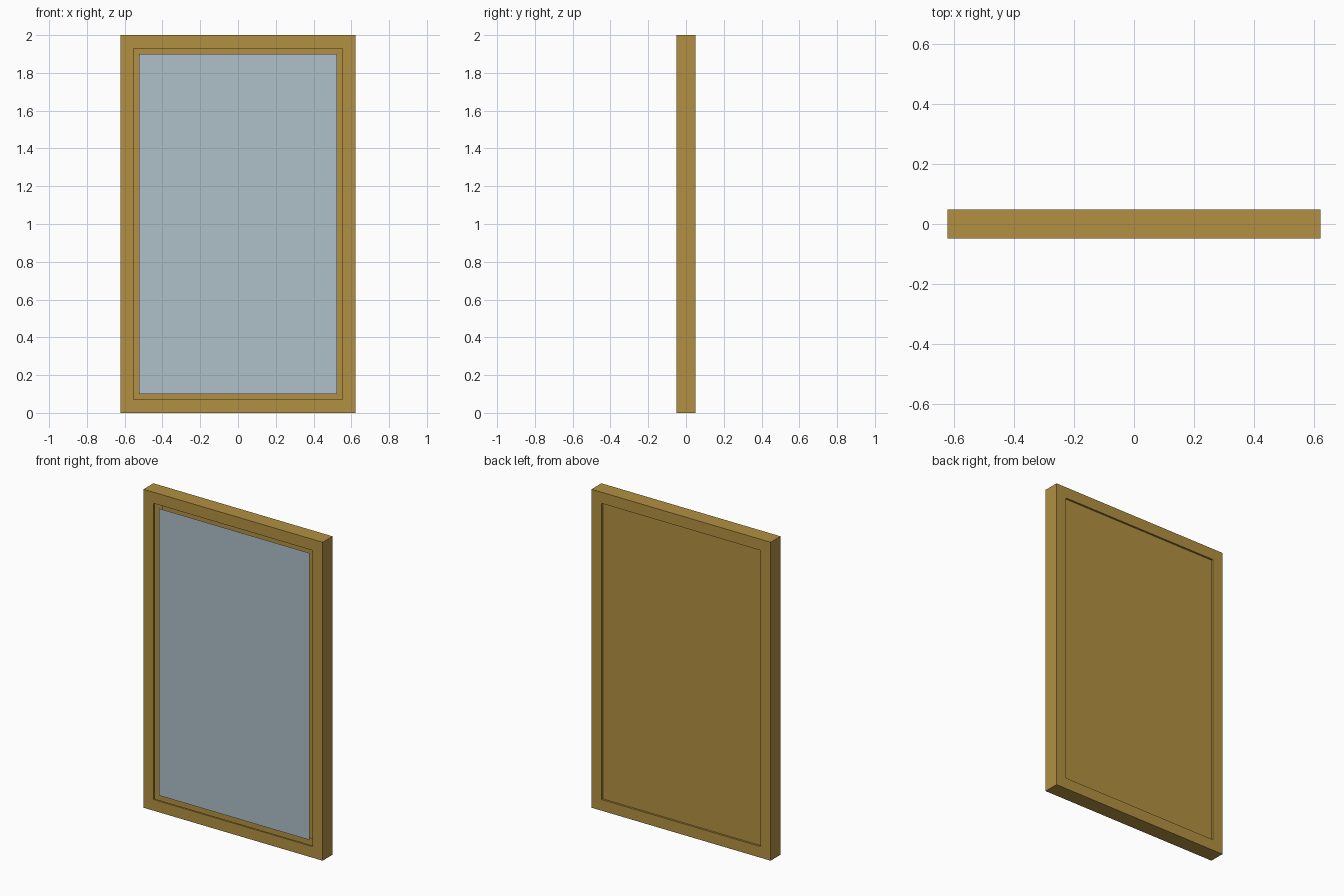
import bpy, bmesh
from mathutils import Vector

if "Cube" in bpy.data.objects:
    bpy.data.objects.remove(bpy.data.objects["Cube"])

W, D, H = 1.245, 0.098, 2.0   # outer size
BORDER, RECESS = 0.099, 0.012  # frame width, depth of both recesses


def material(name, color):
    m = bpy.data.materials.new(name)
    m.diffuse_color = (*color, 1)
    m.use_nodes = True
    m.node_tree.nodes["Principled BSDF"].inputs["Base Color"].default_value = m.diffuse_color
    return m


def add_object(name, bm, mat):
    mesh = bpy.data.meshes.new(name)
    bm.to_mesh(mesh)
    bm.free()
    mesh.materials.append(mat)
    obj = bpy.data.objects.new(name, mesh)
    bpy.context.collection.objects.link(obj)
    return obj


gold = material("gilded_wood", (0.45, 0.28, 0.055))
silver = material("mirror_glass", (0.43, 0.53, 0.59))

# Wooden frame with a recess on the front and back; the back recess keeps its panel
bm = bmesh.new()
bmesh.ops.create_cube(bm, size=1)
bmesh.ops.scale(bm, vec=(W, D, H), verts=bm.verts)
bmesh.ops.translate(bm, vec=(0, 0, H / 2), verts=bm.verts)
bm.normal_update()
panels = [f for f in bm.faces if abs(f.normal.y) > 0.9]
for face in panels:
    inward = -face.normal * RECESS
    bmesh.ops.inset_region(bm, faces=[face], thickness=BORDER)
    bmesh.ops.inset_region(bm, faces=[face], thickness=0)
    bmesh.ops.translate(bm, vec=inward, verts=face.verts)
front = min(panels, key=lambda f: f.calc_center_median().y)
bmesh.ops.delete(bm, geom=[front], context='FACES_ONLY')
add_object("mirror_frame", bm, gold)

# Mirror glass closing the front recess
x, y = W / 2 - BORDER, -D / 2 + RECESS
bm = bmesh.new()
corners = [(-x, y, BORDER), (x, y, BORDER), (x, y, H - BORDER), (-x, y, H - BORDER)]
bm.faces.new([bm.verts.new(Vector(c)) for c in corners])
add_object("mirror_glass", bm, silver)
